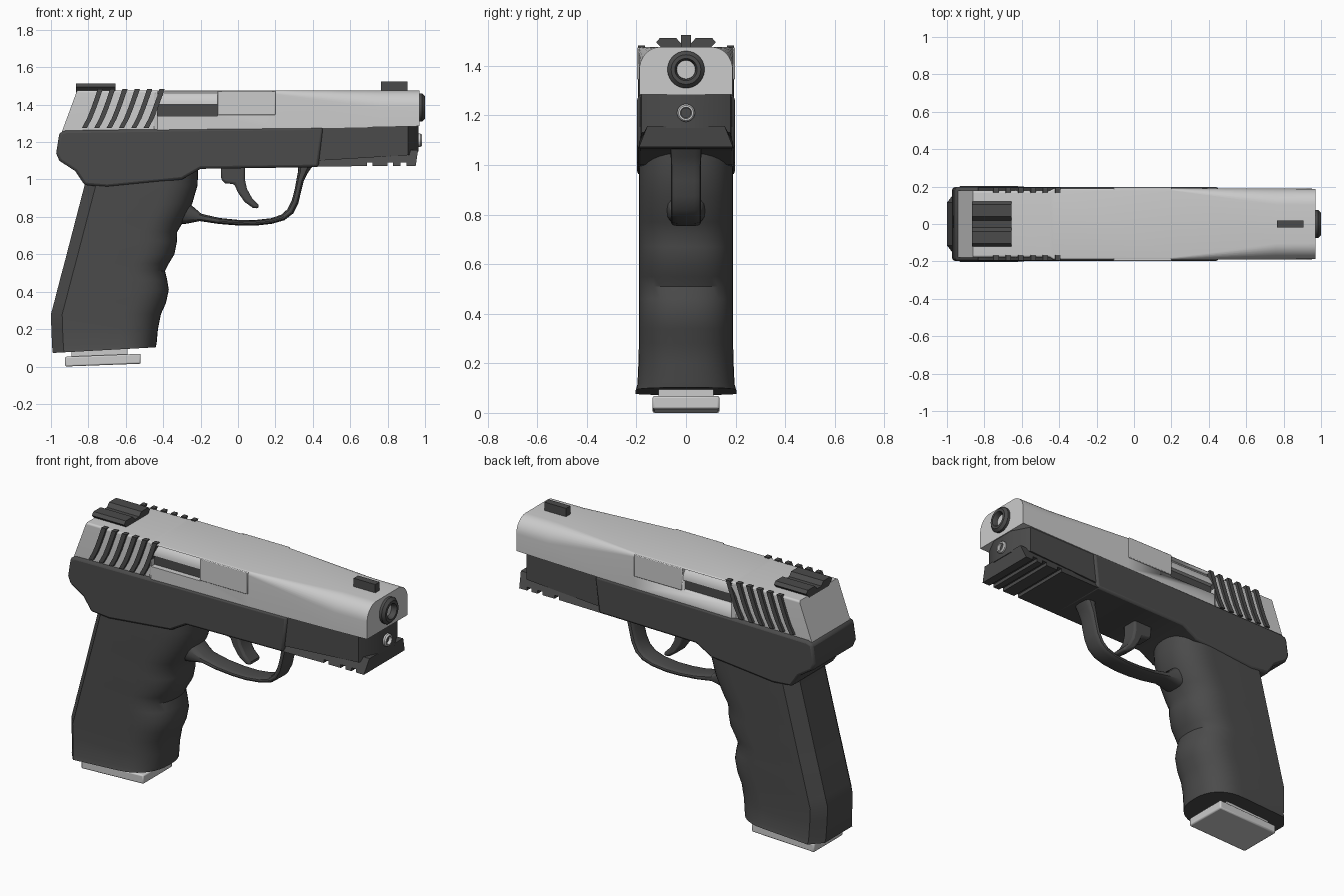
import bpy, bmesh, math
from mathutils import Vector

if "Cube" in bpy.data.objects:
    bpy.data.objects.remove(bpy.data.objects["Cube"])

dark = bpy.data.materials.new("dark")
dark.diffuse_color = (0.07, 0.07, 0.07, 1)
dark.use_nodes = True
dark.node_tree.nodes["Principled BSDF"].inputs["Base Color"].default_value = dark.diffuse_color


def loft(name, rings, mat=None, bevel=0):
    """Skin a list of equal-length point rings and cap both ends."""
    bm = bmesh.new()
    vs = [[bm.verts.new(p) for p in r] for r in rings]
    n = len(rings[0])
    for a, b in zip(vs, vs[1:]):
        for i in range(n):
            j = (i + 1) % n
            bm.faces.new((a[i], a[j], b[j], b[i]))
    bm.faces.new(vs[0][::-1])
    bm.faces.new(vs[-1])
    bmesh.ops.recalc_face_normals(bm, faces=bm.faces)
    me = bpy.data.meshes.new(name)
    bm.to_mesh(me)
    bm.free()
    ob = bpy.data.objects.new(name, me)
    bpy.context.collection.objects.link(ob)
    if mat:
        me.materials.append(mat)
    if bevel:
        m = ob.modifiers.new("bevel", 'BEVEL')
        m.width, m.segments, m.angle_limit = bevel, 2, math.radians(40)
    return ob


def extrude(name, pts, y0, y1, mat=None, bevel=0):
    """Side profile (x, z) pulled along y."""
    return loft(name, [[(x, y, z) for x, z in pts] for y in (y0, y1)], mat, bevel)


def box(name, x0, x1, y0, y1, z0, z1, mat=None, bevel=0):
    return extrude(name, [(x0, z0), (x1, z0), (x1, z1), (x0, z1)], y0, y1, mat, bevel)


def tube(name, z, profile, mat=None):
    """Turned part along x from (x, radius) pairs."""
    return loft(name, [[(x, r * math.cos(k * math.pi / 14), z + r * math.sin(k * math.pi / 14))
                        for k in range(28)] for x, r in profile], mat)


# slide: boxy at the back, upper corners rounding off toward the muzzle
def slide_ring(x, hw, ry, rz, zb, rake=0):
    right = [(hw, zb)]
    for k in range(9):
        a = k * math.pi / 16
        right.append((hw - ry + ry * math.cos(a), 1.476 - rz + rz * math.sin(a)))
    ring = right + [(-y, z) for y, z in reversed(right)]
    return [(x + rake * (z - 1.26), y, z) for y, z in ring]


slide = loft("slide", [
    slide_ring(-0.94, 0.178, 0.012, 0.012, 1.255, 0.37),
    slide_ring(-0.45, 0.178, 0.012, 0.012, 1.262),
    slide_ring(-0.43, 0.192, 0.012, 0.02, 1.262),
    slide_ring(0.2, 0.192, 0.012, 0.02, 1.27),
    slide_ring(0.76, 0.19, 0.085, 0.09, 1.28),
    slide_ring(0.97, 0.188, 0.085, 0.09, 1.285)])

# openings in the slide sides, with dark floor and light barrel bar
for s, side in ((1, "back"), (-1, "front")):
    cut = box("port_cutter_" + side, -0.43, -0.11, s * 0.155, s * 0.25, 1.34, 1.47)
    cut.hide_render = True
    cut.display_type = 'WIRE'
    m = slide.modifiers.new("port", 'BOOLEAN')
    m.operation, m.object, m.solver = 'DIFFERENCE', cut, 'EXACT'
    box("port_floor_" + side, -0.43, -0.11, s * 0.14, s * 0.16, 1.34, 1.41, dark)
    arc = [(0.12 + 0.066 * math.cos(a), 1.402 + 0.073 * math.sin(a))
           for a in [k * math.pi / 16 for k in range(9)]] + [(0.12, 1.402)]
    loft("port_bar_" + side, [[(x, s * y, z) for y, z in arc] for x in (-0.43, -0.11)])
    box("side_panel_" + side, -0.11, 0.2, s * 0.16, s * 0.198, 1.345, 1.474, None, 0.004)
    # raked grip ridges
    for i in range(6):
        xb = -0.835 + 0.066 * i
        left = [(xb + 0.085 * t ** 0.8, 1.275 + 0.208 * t) for t in (0, .25, .5, .75, 1)]
        pts = left + [(x + 0.027, z) for x, z in reversed(left)]
        extrude("slide_ridge_%s_%d" % (side, i), pts, s * 0.165, s * 0.194, dark)

# sights
box("front_sight", 0.765, 0.905, -0.02, 0.02, 1.46, 1.525, dark)
sight = [(-0.09, 1.465), (0.09, 1.465), (0.12, 1.495), (0.105, 1.513), (0.04, 1.513),
         (0.02, 1.49), (-0.02, 1.49), (-0.04, 1.513), (-0.105, 1.513), (-0.12, 1.495)]
loft("rear_sight", [[(x, y, z) for y, z in sight] for x in (-0.865, -0.655)], dark)

# barrel muzzle and guide rod
tube("barrel", 1.385, [(0.9, 0.075), (0.985, 0.075), (1.0, 0.06), (1.0, 0.045),
                       (0.985, 0.038), (0.93, 0.036)], dark)
tube("guide_rod", 1.21, [(0.85, 0.036), (0.975, 0.036), (0.983, 0.03), (0.983, 0.023), (0.96, 0.02)])

# frame
extrude("frame", [(-0.955, 1.25), (-0.972, 1.14), (-0.955, 1.1), (-0.87, 1.045), (-0.82, 0.97),
                  (-0.7, 0.96), (-0.3, 1.0), (-0.2, 1.057), (0.43, 1.066), (0.455, 1.278),
                  (-0.2, 1.272), (-0.92, 1.262)], -0.197, 0.197, dark, 0.014)


# accessory rail: chamfered upper block and notched lower plate
def rect(x, h, z0, z1):
    return [(x, -h, z0), (x, h, z0), (x, h, z1), (x, -h, z1)]


loft("rail_block", [rect(0.42, 0.185, 1.1, 1.28), rect(0.91, 0.18, 1.13, 1.285),
                    rect(0.965, 0.075, 1.15, 1.285)], dark)
under = [(0.42, 1.068)]
for x in (0.69, 0.80, 0.87):
    under += [(x, 1.072), (x, 1.092), (x + 0.03, 1.092), (x + 0.03, 1.072)]
under += [(0.95, 1.072)]
rail = extrude("rail_plate", under + [(0.963, 1.15), (0.42, 1.15)], -0.19, 0.19, dark)
for v in rail.data.vertices:
    if v.co.z > 1.14:
        v.co.y *= 0.82
    if v.co.x > 0.94 and v.co.z > 1.14:
        v.co.z += 0.008


# grip: chamfered back, rounded front with finger swells
def grip_ring(z, xb, xf, hw):
    c, d = 0.06, 0.2
    half = [(xb, hw - 0.075), (xb + c, hw)]
    for k in range(9):
        a = math.pi / 2 * (1 - k / 9)
        half.append((xf - d + d * math.cos(a) ** 0.85, hw * math.sin(a) ** 0.85))
    ring = half + [(xf, 0)] + [(x, -y) for x, y in reversed(half)]
    return [(x, y, z + (0.03 * (x + 1) / 0.55 if z < 0.15 else 0)) for x, y in ring]


loft("grip", [grip_ring(*p) for p in (
    (0.072, -0.99, -0.44, 0.203), (0.095, -0.993, -0.435, 0.196), (0.2, -0.998, -0.428, 0.192),
    (0.28, -1.0, -0.412, 0.19), (0.34, -0.984, -0.385, 0.19), (0.41, -0.966, -0.37, 0.19),
    (0.46, -0.953, -0.378, 0.19), (0.51, -0.94, -0.39, 0.19), (0.55, -0.929, -0.37, 0.19),
    (0.6, -0.916, -0.34, 0.19), (0.67, -0.898, -0.326, 0.19), (0.72, -0.885, -0.325, 0.19),
    (0.77, -0.872, -0.295, 0.19), (0.87, -0.846, -0.245, 0.19), (0.97, -0.82, -0.216, 0.19),
    (1.07, -0.8, -0.213, 0.19))], dark)

# magazine base
extrude("magazine_base", [(-0.925, 0.0), (-0.52, 0.015), (-0.52, 0.068), (-0.925, 0.052)],
        -0.135, 0.135, None, 0.008)
box("magazine_body", -0.89, -0.59, -0.11, 0.11, 0.04, 0.12)

# trigger guard: oval strip swept along the loop (x, z, thickness, half width)
path = [(-0.36, 0.84, .08, .09), (-0.27, 0.815, .055, .075), (-0.2, 0.797, .02, .06),
        (-0.1, 0.778, .016, .06), (0.0, 0.769, .015, .06), (0.09, 0.768, .015, .06),
        (0.18, 0.778, .015, .06), (0.24, 0.797, .017, .06), (0.28, 0.83, .019, .06),
        (0.305, 0.88, .019, .06), (0.32, 0.94, .018, .06), (0.333, 1.0, .02, .06),
        (0.347, 1.04, .026, .062), (0.36, 1.09, .045, .065)]
rings = []
for i, (x, z, t, w) in enumerate(path):
    a, b = path[max(i - 1, 0)], path[min(i + 1, len(path) - 1)]
    n = Vector((-(b[1] - a[1]), b[0] - a[0])).normalized()
    ring = []
    for k in range(16):
        c, s = math.cos(k * math.pi / 8), math.sin(k * math.pi / 8)
        y = w * math.copysign(abs(c) ** 0.6, c)
        o = t * math.copysign(abs(s) ** 0.7, s)
        ring.append((x + n.x * o, y, z + n.y * o))
    rings.append(ring)
loft("trigger_guard", rings, dark)

# trigger
extrude("trigger", [(-0.09, 1.08), (-0.09, 1.0), (-0.07, 0.98), (-0.02, 0.975), (0.0, 0.93),
                    (0.035, 0.88), (0.08, 0.848), (0.112, 0.845), (0.11, 0.865), (0.075, 0.9),
                    (0.048, 0.95), (0.037, 1.0), (0.037, 1.08)], -0.05, 0.05, dark, 0.012)

# smooth curved surfaces, keep edges crisp
for ob in bpy.data.objects:
    ob.select_set(True)
    bpy.context.view_layer.objects.active = ob
bpy.ops.object.shade_smooth_by_angle(angle=math.radians(32))
